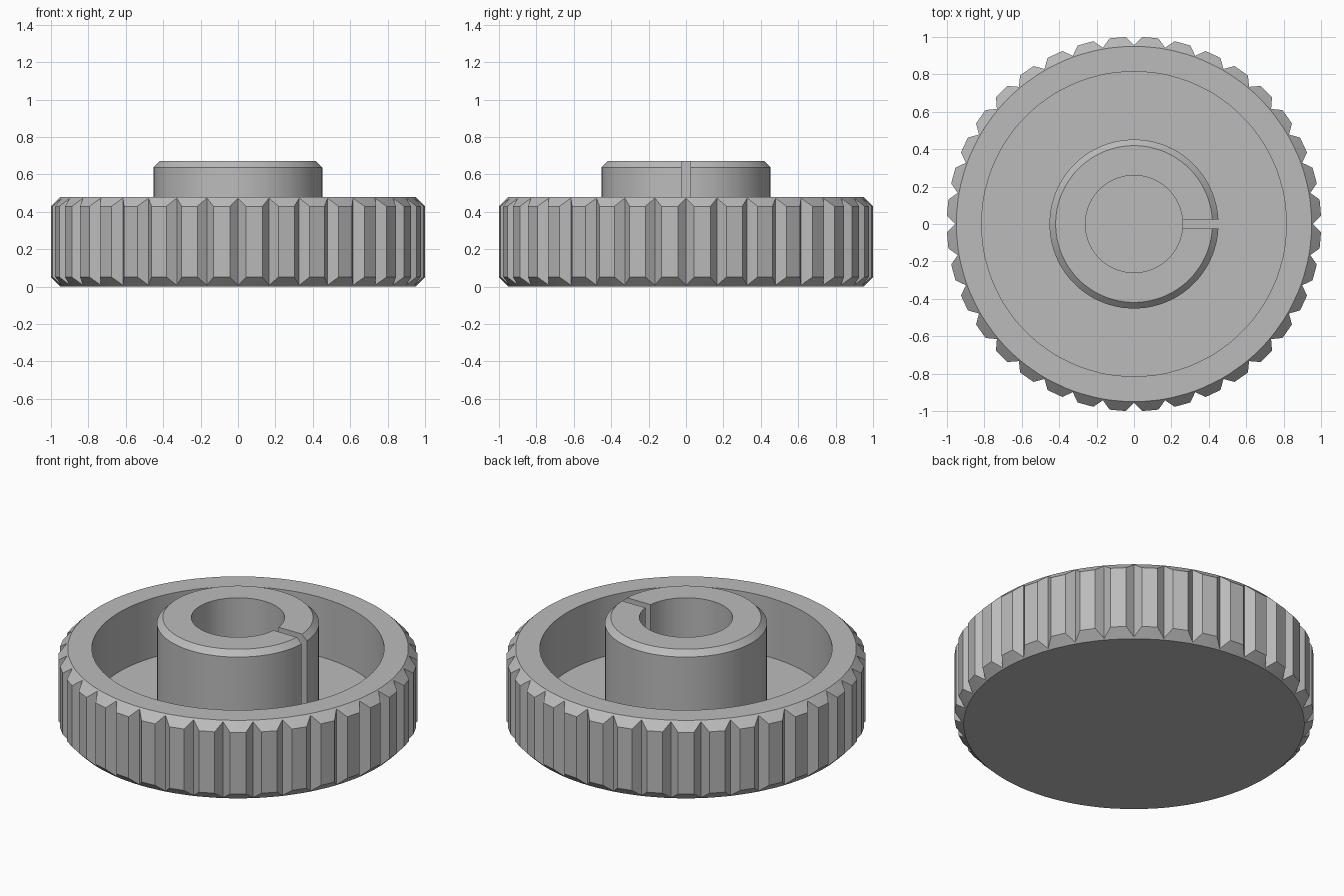
import bpy
import bmesh
import math

if "Cube" in bpy.data.objects:
    bpy.data.objects.remove(bpy.data.objects["Cube"], do_unlink=True)

TEETH = 36
TIP, VALLEY, EDGE = 1.001, 0.957, 0.95   # tooth tip, groove and chamfer radii
RIM_TOP, FLOOR = 0.48, 0.115
HUB, BORE, HUB_TOP = 0.452, 0.26, 0.67

# One colour for the whole casting
grey = bpy.data.materials.new("plain grey")
grey.use_nodes = True
colour = (0.5, 0.5, 0.5, 1)
grey.diffuse_color = colour
grey.node_tree.nodes["Principled BSDF"].inputs["Base Color"].default_value = colour

# Three directions per tooth: groove bottom, then both edges of the flat tip
step = 360 / TEETH
directions = []
for i in range(TEETH):
    for part, radius in ((0, VALLEY), (0.25, TIP), (0.75, TIP)):
        directions.append((math.radians((i + part) * step), radius))


def ring(bm, r, z):
    return [bm.verts.new((r * math.cos(a), r * math.sin(a), z)) for a, _ in directions]


def grip_ring(bm, side):
    """Toothed outline lying on the 45 degree chamfer of the top or bottom."""
    verts = []
    for a, r in directions:
        drop = r - EDGE
        z = RIM_TOP - drop if side == "top" else drop
        verts.append(bm.verts.new((r * math.cos(a), r * math.sin(a), z)))
    return verts


# Knob: toothed rim, recessed web, chamfered hub and blind bore
bm = bmesh.new()
rings = [ring(bm, EDGE, 0), grip_ring(bm, "bottom"), grip_ring(bm, "top")]
for r, z in ((EDGE, RIM_TOP), (0.815, RIM_TOP), (0.815, FLOOR), (HUB, FLOOR),
             (HUB, HUB_TOP - 0.033), (HUB - 0.033, HUB_TOP), (BORE, HUB_TOP), (BORE, 0.01)):
    rings.append(ring(bm, r, z))
n = len(directions)
for low, high in zip(rings, rings[1:]):
    for i in range(n):
        j = (i + 1) % n
        bm.faces.new((low[i], low[j], high[j], high[i]))
bm.faces.new(rings[0][::-1])
bm.faces.new(rings[-1])
bmesh.ops.recalc_face_normals(bm, faces=bm.faces)
mesh = bpy.data.meshes.new("knob")
bm.to_mesh(mesh)
bm.free()
mesh.materials.append(grey)
knob = bpy.data.objects.new("knob", mesh)
bpy.context.collection.objects.link(knob)

# Slot through the left wall of the hub, down to the web
bpy.ops.mesh.primitive_cube_add(size=1, location=(0.36, 0, FLOOR + 0.402))
slot = bpy.context.object
slot.name = "slot_cutter"
slot.dimensions = (0.32, 0.05, 0.8)
slot.hide_render = True
slot.data.materials.append(grey)
bpy.context.view_layer.update()

cut = knob.modifiers.new("slot", "BOOLEAN")
cut.operation = "DIFFERENCE"
cut.solver = "EXACT"
cut.object = slot
bpy.ops.object.select_all(action="DESELECT")
knob.select_set(True)
bpy.context.view_layer.objects.active = knob
bpy.ops.object.modifier_apply(modifier=cut.name)
bpy.data.objects.remove(slot, do_unlink=True)
bpy.ops.object.shade_smooth_by_angle(angle=math.radians(25))
